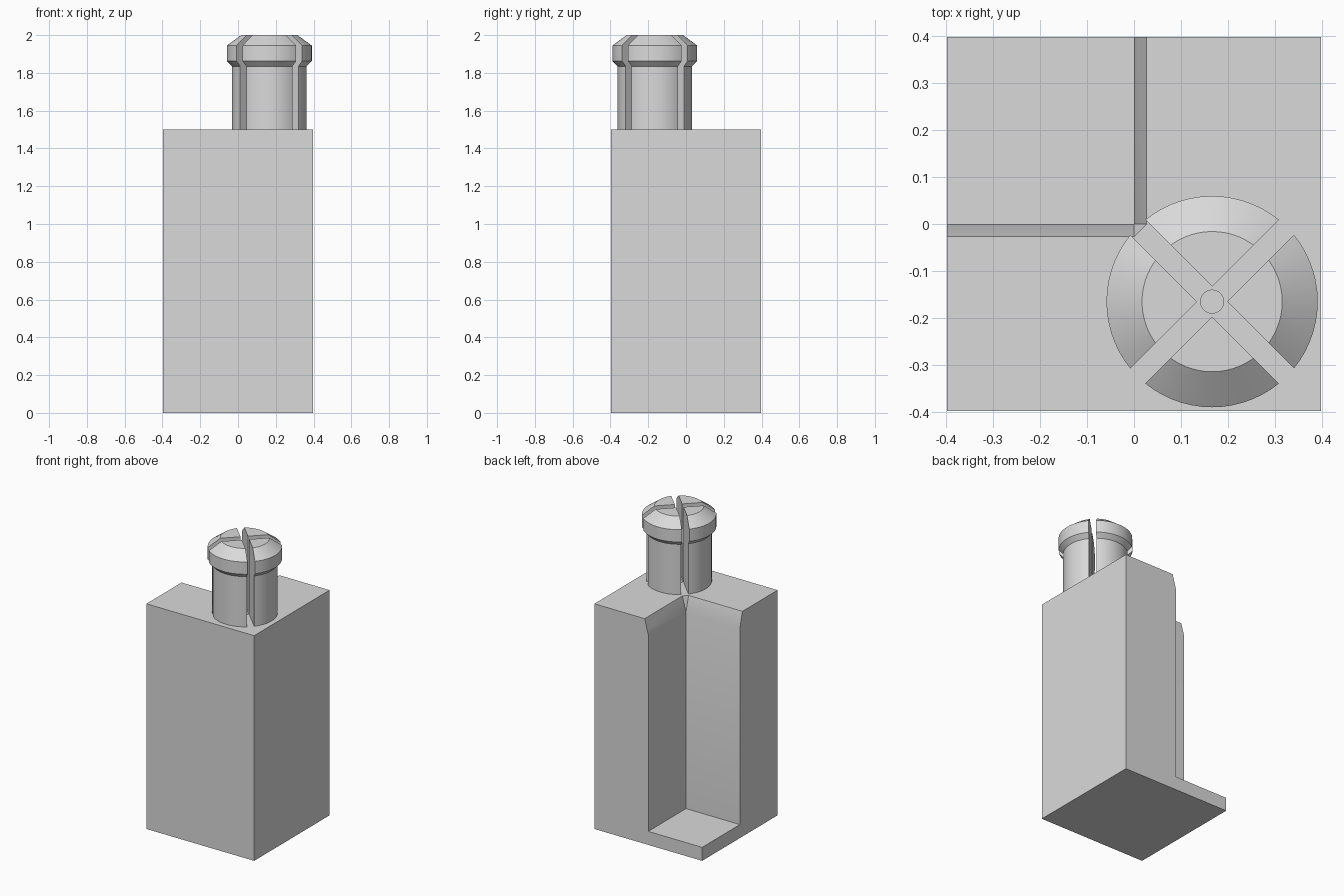
import bpy, bmesh, math
from mathutils import Matrix, Vector

if "Cube" in bpy.data.objects:
    bpy.data.objects.remove(bpy.data.objects["Cube"], do_unlink=True)

HALF, TOP, FLOOR = 0.397, 1.5, 0.09
PEG = Vector((0.166, -0.165, 0))

grey = bpy.data.materials.new("light_grey")
grey.use_nodes = True
colour = (0.7, 0.7, 0.7, 1)
grey.diffuse_color = colour
grey.node_tree.nodes["Principled BSDF"].inputs["Base Color"].default_value = colour


def finish(bm, name):
    """Turn a bmesh into a linked object with the shared material."""
    bmesh.ops.recalc_face_normals(bm, faces=bm.faces[:])
    mesh = bpy.data.meshes.new(name)
    bm.to_mesh(mesh)
    bm.free()
    mesh.materials.append(grey)
    obj = bpy.data.objects.new(name, mesh)
    bpy.context.collection.objects.link(obj)
    return obj


def box(name, low, high, turn=0.0):
    """Box between two corners, optionally turned about its own upright axis."""
    low, high = Vector(low), Vector(high)
    bm = bmesh.new()
    bmesh.ops.create_cube(bm, size=1, matrix=Matrix.Translation((low + high) / 2)
                          @ Matrix.Rotation(turn, 4, "Z")
                          @ Matrix.Diagonal((*(high - low), 1)))
    return finish(bm, name)


def lathe(name, profile, steps=64):
    """Revolve (radius, height) points about the peg axis."""
    bm = bmesh.new()
    verts = [bm.verts.new((PEG.x + r, PEG.y, z)) for r, z in profile]
    edges = [bm.edges.new(pair) for pair in zip(verts, verts[1:])]
    bmesh.ops.spin(bm, geom=verts + edges, cent=PEG, axis=(0, 0, 1),
                   angle=math.tau, steps=steps)
    bmesh.ops.remove_doubles(bm, verts=bm.verts[:], dist=1e-5)
    return finish(bm, name)


def cut(obj, cutter):
    """Subtract a cutter, apply the result and discard the cutter."""
    cutter.hide_render = True
    mod = obj.modifiers.new("cut", "BOOLEAN")
    mod.operation, mod.solver, mod.object = "DIFFERENCE", "EXACT", cutter
    bpy.context.view_layer.objects.active = obj
    bpy.ops.object.modifier_apply(modifier=mod.name)
    bpy.data.objects.remove(cutter, do_unlink=True)


# Block with a tall notch in its back corner
block = box("block", (-HALF, -HALF, 0), (HALF, HALF, TOP))
cut(block, box("notch_cutter", (-0.5, 0, FLOOR), (0, 0.5, TOP - 0.05)))

# Sloped lip that widens the notch at the top, with a clipped inner corner
w = 0.04
bm = bmesh.new()
for x, y in ((0, 0), (-0.5, 0), (0, 0.5), (-0.5, 0.5)):
    bm.verts.new((x, y, TOP - 0.1))
for x, y in ((0, -w), (-0.5, -w), (w, 0), (w, 0.5), (-0.5, 0.5)):
    bm.verts.new((x, y, TOP + 0.05))
bmesh.ops.convex_hull(bm, input=bm.verts[:])
cut(block, finish(bm, "lip_cutter"))

# Small shallow recess under the peg centre
cut(block, lathe("recess_cutter", [(0, TOP - 0.02), (0.0245, TOP - 0.02),
                                   (0.0245, TOP + 0.1), (0, TOP + 0.1)], 32))

# Snap peg with a flared head, split into quarters by two diagonal slots
peg = lathe("snap_peg", [(0, TOP - 0.01), (0.197, TOP - 0.01), (0.197, 1.835),
                         (0.2245, 1.863), (0.2245, 1.945), (0.149, 2.0), (0, 2.0)])
for turn in (math.pi / 4, -math.pi / 4):
    cut(peg, box("slot_cutter", PEG + Vector((-0.4, -0.0226, 1.4)),
                 PEG + Vector((0.4, 0.0226, 2.1)), turn))

# Smooth the round sides, keep the edges sharp
bpy.ops.object.select_all(action="DESELECT")
peg.select_set(True)
block.select_set(True)
bpy.context.view_layer.objects.active = peg
bpy.ops.object.shade_smooth_by_angle(angle=math.radians(20))
